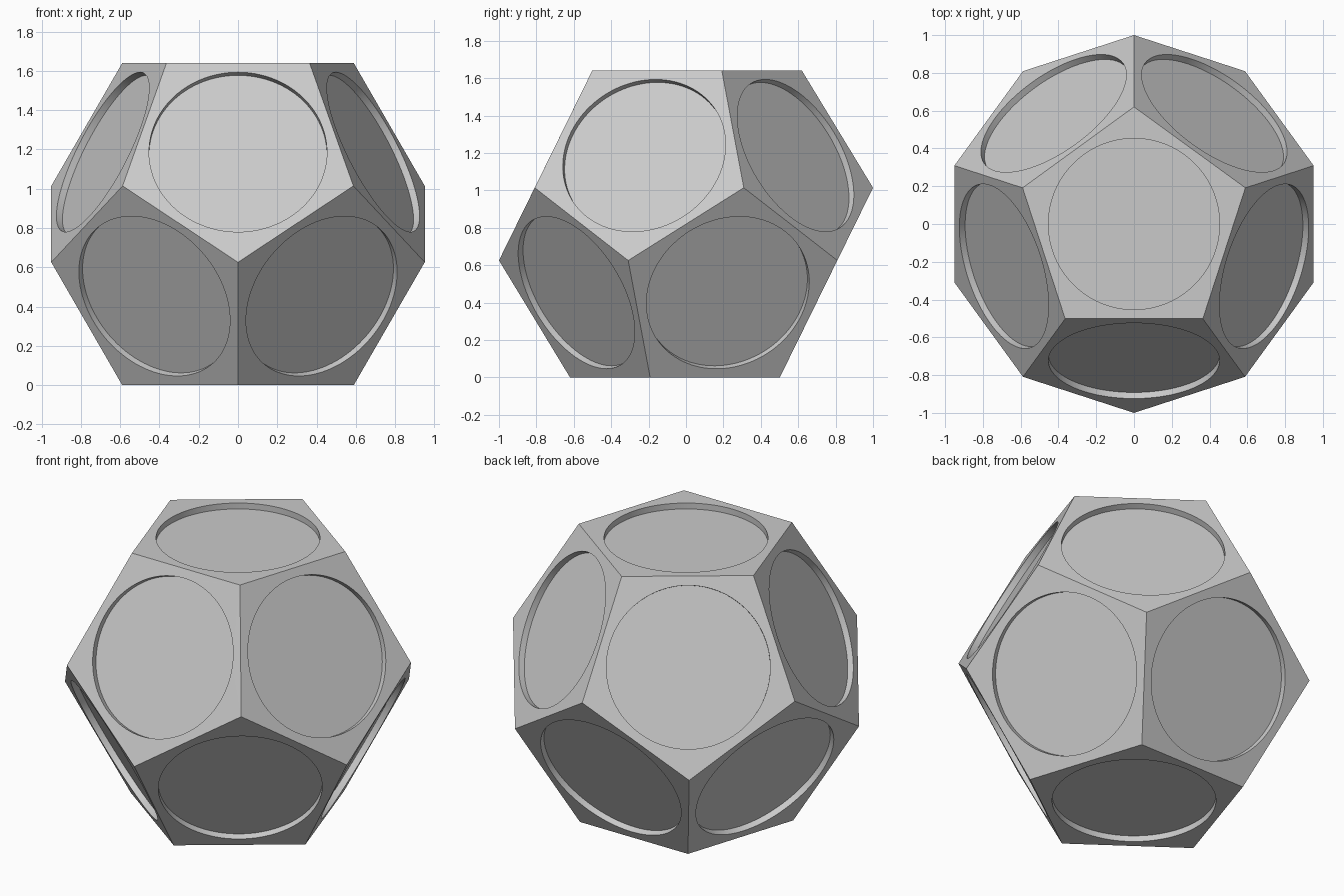
import bpy, bmesh
from math import sin, cos, pi, radians
from mathutils import Vector

if "Cube" in bpy.data.objects:
    bpy.data.objects.remove(bpy.data.objects["Cube"])

H, A = 1.64, 0.6257          # total height, height of the lower ring
R_CAP, R_RING = 0.62, 1.0    # radius of the cap pentagons and of the rings
HOLE_R, DEPTH, SEG = 0.453, 0.036, 100


def ring(radius, z, start):
    return [Vector((radius * cos(radians(start + 72 * i)),
                    radius * sin(radians(start + 72 * i)), z)) for i in range(5)]


# Corner rings of the dodecahedron
top, upper = ring(R_CAP, H, 90), ring(R_RING, H - A, 90)
lower, bottom = ring(R_RING, A, 126), ring(R_CAP, 0, 126)

pentagons = [top, bottom[::-1]]
for i in range(5):
    j = (i + 1) % 5
    pentagons.append([top[i], upper[i], lower[i], upper[j], top[j]])
    pentagons.append([bottom[i], bottom[j], lower[j], upper[j], lower[i]])

bm = bmesh.new()


def recessed_face(corners):
    """Pentagon with a shallow round pocket in its middle."""
    c = sum(corners, Vector()) / 5
    n = (corners[1] - corners[0]).cross(corners[2] - corners[1]).normalized()
    if n.dot(c - Vector((0, 0, H / 2))) < 0:
        corners, n = corners[::-1], -n
    u = corners[0] - c
    u = (u - n * u.dot(n)).normalized()
    v = n.cross(u)
    offs = [(u * cos(2 * pi * k / SEG) + v * sin(2 * pi * k / SEG)) * HOLE_R
            for k in range(SEG)]
    outer = [bm.verts.new(p) for p in corners]
    rim = [bm.verts.new(c + o) for o in offs]
    floor = [bm.verts.new(c + o - n * DEPTH) for o in offs]
    step = SEG // 5
    for k in range(SEG):
        m = (k + 1) % SEG
        near = ((k + step // 2) // step) % 5
        bm.faces.new((outer[near], rim[m], rim[k]))             # flat surround
        bm.faces.new((rim[k], rim[m], floor[m], floor[k])).smooth = True  # wall
    for i in range(5):
        k = i * step + step // 2
        bm.faces.new((outer[i], outer[(i + 1) % 5], rim[k]))
    bm.faces.new(floor)                                         # pocket floor


for p in pentagons:
    recessed_face(p)
bmesh.ops.remove_doubles(bm, verts=bm.verts, dist=1e-4)
bmesh.ops.recalc_face_normals(bm, faces=bm.faces)
# Keep rims and corners crisp
for e in bm.edges:
    if len(e.link_faces) == 2 and e.calc_face_angle(0) > radians(30):
        e.smooth = False

mesh = bpy.data.meshes.new("recessed_dodecahedron")
bm.to_mesh(mesh)
bm.free()
grey = bpy.data.materials.new("light grey")
grey.diffuse_color = (0.59, 0.59, 0.59, 1)
grey.use_nodes = True
grey.node_tree.nodes["Principled BSDF"].inputs["Base Color"].default_value = grey.diffuse_color
mesh.materials.append(grey)
obj = bpy.data.objects.new("recessed_dodecahedron", mesh)
bpy.context.collection.objects.link(obj)
